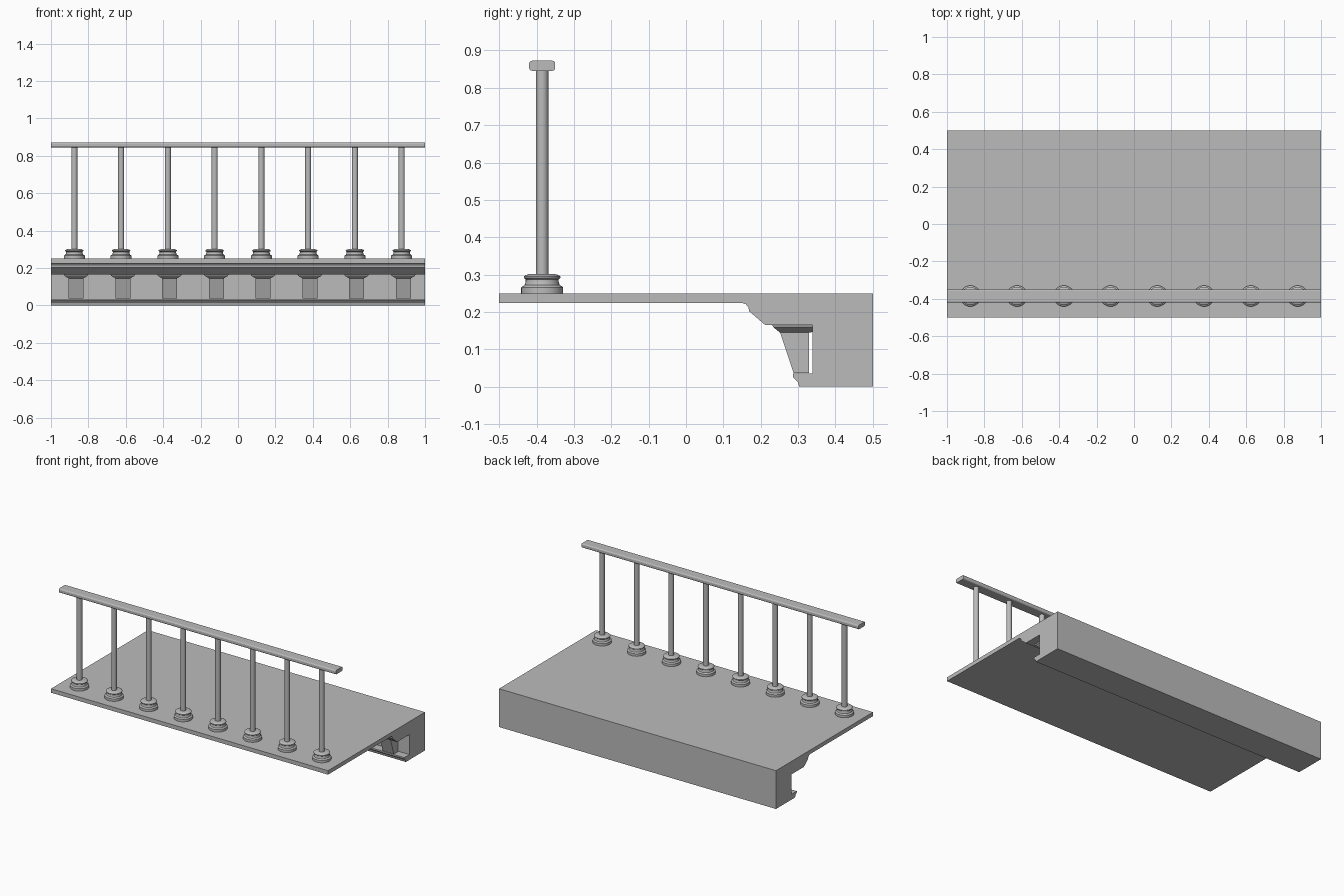
import bpy, bmesh, math

cube = bpy.data.objects.get("Cube")
if cube:
    bpy.data.objects.remove(cube)

GREY = (0.5, 0.5, 0.5, 1)
stone = bpy.data.materials.new("grey_stone")
stone.use_nodes = True
stone.diffuse_color = GREY
stone.node_tree.nodes["Principled BSDF"].inputs["Base Color"].default_value = GREY


def finish(bm, name, location=(0, 0, 0), smooth=False):
    bmesh.ops.recalc_face_normals(bm, faces=bm.faces[:])
    mesh = bpy.data.meshes.new(name)
    bm.to_mesh(mesh)
    bm.free()
    mesh.materials.append(stone)
    if smooth:
        mesh.shade_smooth()
        mesh.set_sharp_from_angle(angle=math.radians(32))
    return place(name, mesh, location)


def place(name, mesh, location):
    obj = bpy.data.objects.new(name, mesh)
    obj.location = location
    bpy.context.scene.collection.objects.link(obj)
    return obj


def extrude_along_x(name, profile):
    """Sweep a (y, z) outline over the full width."""
    bm = bmesh.new()
    face = bm.faces.new([bm.verts.new((-1, y, z)) for y, z in profile])
    moved = bmesh.ops.extrude_face_region(bm, geom=[face])["geom"]
    verts = [v for v in moved if isinstance(v, bmesh.types.BMVert)]
    bmesh.ops.translate(bm, verts=verts, vec=(2, 0, 0))
    return finish(bm, name)


def loft(bm, rings):
    """Skin stacked rings of points and cap both ends."""
    loops = [[bm.verts.new(p) for p in ring] for ring in rings]
    n = len(loops[0])
    for low, high in zip(loops, loops[1:]):
        for i in range(n):
            j = (i + 1) % n
            bm.faces.new((low[i], low[j], high[j], high[i]))
    bm.faces.new(loops[0][::-1])
    bm.faces.new(loops[-1])


def lathe(name, profile, location, sides=32):
    bm = bmesh.new()
    angles = [math.tau * i / sides for i in range(sides)]
    loft(bm, [[(r * math.cos(a), r * math.sin(a), z) for a in angles]
              for r, z in profile])
    return finish(bm, name, location, smooth=True)


# Balcony slab with stepped moulding, recess and lower lip
extrude_along_x("balcony_slab", [
    (-0.5, 0.25), (-0.5, 0.224), (0.15, 0.224), (0.16, 0.221), (0.167, 0.213),
    (0.169, 0.202), (0.212, 0.165), (0.339, 0.165), (0.339, 0.035),
    (0.286, 0.035), (0.286, 0.026), (0.299, 0.013), (0.303, 0.0),
    (0.5, 0.0), (0.5, 0.25)])

# Handrail with softened edges
Y_POST, Z_RAIL, HALF_W, HALF_H, CUT = -0.385, 0.859, 0.035, 0.0135, 0.008
rail = []
for sy, sz, start in ((1, 1, 0), (-1, 1, 90), (-1, -1, 180), (1, -1, 270)):
    for step in range(4):
        a = math.radians(start + step * 30)
        rail.append((Y_POST + sy * (HALF_W - CUT) + CUT * math.cos(a),
                     Z_RAIL + sz * (HALF_H - CUT) + CUT * math.sin(a)))
extrude_along_x("handrail", rail)

# Posts with turned bases
COUNT, SPACING = 8, 0.25
xs = [-0.875 + SPACING * i for i in range(COUNT)]
post = lathe("post_1", [(0.0165, 0.25), (0.0165, 0.848)], (xs[0], Y_POST, 0))
base = lathe("post_base_1", [
    (0.056, 0.25), (0.056, 0.266), (0.053, 0.269), (0.047, 0.272),
    (0.044, 0.282), (0.044, 0.287), (0.049, 0.291), (0.049, 0.295),
    (0.043, 0.299), (0.033, 0.302)], (xs[0], Y_POST, 0))

# Tapered bracket under a flared cap
bm = bmesh.new()
bracket_rings = [
    # half width, front y, back y, z
    (0.040, 0.288, 0.329, 0.037), (0.040, 0.252, 0.329, 0.145),
    (0.042, 0.250, 0.338, 0.146), (0.062, 0.235, 0.339, 0.158),
    (0.065, 0.230, 0.339, 0.165)]
loft(bm, [[(-w, f, z), (w, f, z), (w, b, z), (-w, b, z)]
          for w, f, b, z in bracket_rings])
BRACKET_SHIFT = 0.009
bracket = finish(bm, "bracket_1", (xs[0] + BRACKET_SHIFT, 0, 0))

# Repeat posts, bases and brackets across the width
for i, x in enumerate(xs[1:], start=2):
    place(f"post_{i}", post.data, (x, Y_POST, 0))
    place(f"post_base_{i}", base.data, (x, Y_POST, 0))
    place(f"bracket_{i}", bracket.data, (x + BRACKET_SHIFT, 0, 0))
